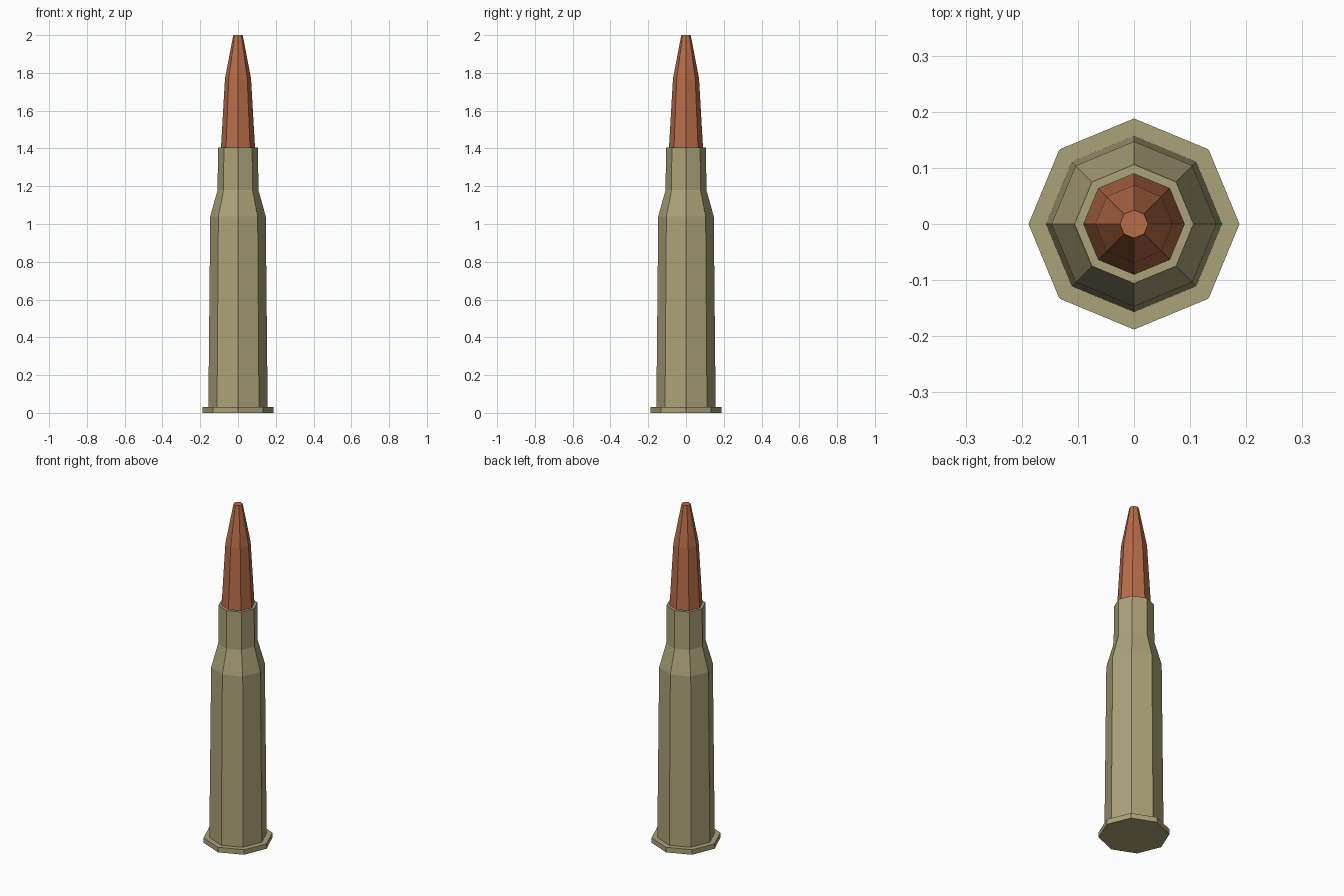
import bpy, bmesh
from math import cos, sin, tau

if "Cube" in bpy.data.objects:
    bpy.data.objects.remove(bpy.data.objects["Cube"])

SIDES = 8


def material(name, color):
    mat = bpy.data.materials.new(name)
    mat.diffuse_color = (*color, 1)
    mat.use_nodes = True
    mat.node_tree.nodes["Principled BSDF"].inputs["Base Color"].default_value = mat.diffuse_color
    return mat


def lathe(name, profile, mat):
    """Closed, flat-shaded octagonal solid from (radius, height) points."""
    bm = bmesh.new()
    rings = [[bm.verts.new((r * cos(tau * i / SIDES), r * sin(tau * i / SIDES), z))
              for i in range(SIDES)] for r, z in profile]
    for low, high in zip(rings, rings[1:]):
        for i in range(SIDES):
            j = (i + 1) % SIDES
            bm.faces.new((low[i], low[j], high[j], high[i]))
    bm.faces.new(rings[0][::-1])
    bm.faces.new(rings[-1])
    mesh = bpy.data.meshes.new(name)
    bm.to_mesh(mesh)
    bm.free()
    mesh.materials.append(mat)
    obj = bpy.data.objects.new(name, mesh)
    bpy.context.collection.objects.link(obj)
    return obj


brass = material("brass", (0.41, 0.36, 0.19))
copper = material("copper", (0.47, 0.15, 0.065))

# Casing: rim, tapered body, shoulder and neck
lathe("casing", [(0.188, 0), (0.188, 0.03), (0.157, 0.03), (0.147, 1.04),
                 (0.108, 1.18), (0.106, 1.405)], brass)

# Pointed tip with a small flat end, seated just inside the neck
lathe("tip", [(0.09, 1.39), (0.09, 1.405), (0.069, 1.77), (0.025, 2.0)], copper)
